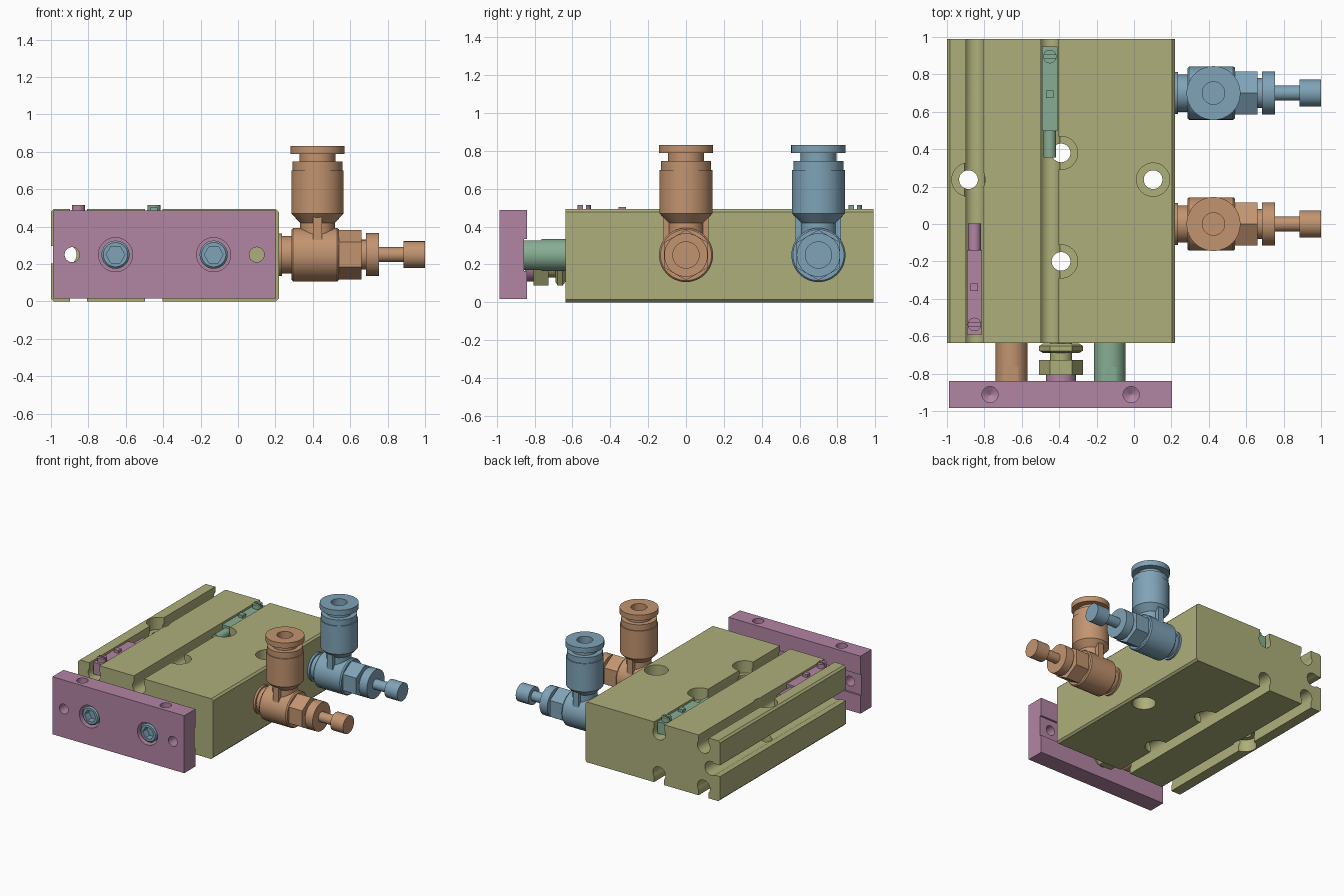
import bpy, bmesh, math
from mathutils import Matrix, Vector

if "Cube" in bpy.data.objects:
    bpy.data.objects.remove(bpy.data.objects["Cube"])

def material(name, rgb):
    m = bpy.data.materials.new(name)
    m.diffuse_color = (*rgb, 1)
    m.use_nodes = True
    m.node_tree.nodes["Principled BSDF"].inputs["Base Color"].default_value = m.diffuse_color
    return m

OLIVE = material("olive", (.42, .43, .195))
PINK = material("mauve", (.45, .233, .367))
ORANGE = material("tan_orange", (.54, .296, .162))
BLUE = material("steel_blue", (.214, .367, .477))
GREEN = material("sage_green", (.243, .42, .296))
AXES = {'x': Matrix.Rotation(math.pi / 2, 4, 'Y'),
        'y': Matrix.Rotation(-math.pi / 2, 4, 'X'),
        'z': Matrix.Identity(4)}

def lathe(bm, profile, axis='z', at=(0, 0, 0), n=48):
    """Turn (radius, distance) pairs around an axis, closing both ends."""
    old = set(bm.verts)
    pts = [(0, profile[0][1])] + list(profile) + [(0, profile[-1][1])]
    vs = [bm.verts.new((r, 0, t)) for r, t in pts]
    es = [bm.edges.new(p) for p in zip(vs, vs[1:])]
    bmesh.ops.spin(bm, geom=vs + es, cent=(0, 0, 0), axis=(0, 0, 1),
                   angle=2 * math.pi, steps=n)
    bmesh.ops.remove_doubles(bm, verts=[v for v in bm.verts if v not in old], dist=1e-5)
    new = [v for v in bm.verts if v not in old]
    bmesh.ops.transform(bm, matrix=Matrix.Translation(at) @ AXES[axis], verts=new)
    bmesh.ops.recalc_face_normals(bm, faces=list({f for v in new for f in v.link_faces}))
    return new

def box(bm, lo, hi):
    lo, hi = Vector(lo), Vector(hi)
    m = Matrix.Translation((lo + hi) / 2) @ Matrix.Diagonal((*(hi - lo), 1))
    bmesh.ops.create_cube(bm, size=1, matrix=m)

def finish(bm, name, mat):
    me = bpy.data.meshes.new(name)
    bm.to_mesh(me)
    bm.free()
    ob = bpy.data.objects.new(name, me)
    bpy.context.collection.objects.link(ob)
    me.materials.append(mat)
    return ob

def activate(ob):
    bpy.ops.object.select_all(action='DESELECT')
    ob.select_set(True)
    bpy.context.view_layer.objects.active = ob

def cut(ob, builders):
    """Subtract each builder's solid from the object in turn."""
    for build in builders:
        bm = bmesh.new()
        build(bm)
        cutter = finish(bm, "cutter", ob.data.materials[0])
        cutter.hide_render = True
        mod = ob.modifiers.new("cut", 'BOOLEAN')
        mod.object, mod.operation, mod.solver = cutter, 'DIFFERENCE', 'EXACT'
        activate(ob)
        bpy.ops.object.modifier_apply(modifier=mod.name)
        bpy.data.objects.remove(cutter)

# --- body: extruded section with keyhole sensor grooves
X0, X1, Z1, C = -1.0, .218, .493, .015
SLOTS = (-.853, -.45)

def groove(x, z, tx, tz):
    """Keyhole points; (tx, tz) is the walking direction, inward is to its left."""
    r, half, depth = .057, .046, .08
    ix, iz = -tz, tx
    a = math.asin(half / r)
    loc = [(-half, 0)]
    for i in range(19):
        t = -a + (2 * a - 2 * math.pi) * i / 18
        loc.append((r * math.sin(t), depth - r * math.cos(t)))
    loc.append((half, 0))
    return [(x + tx * u + ix * d, z + tz * u + iz * d) for u, d in loc]

outline = [(X0 + C, 0)]
for x in SLOTS:
    outline += groove(x, 0, 1, 0)
outline += [(X1 - C, 0), (X1, C), (X1, Z1 - C), (X1 - C, Z1)]
for x in reversed(SLOTS):
    outline += groove(x, Z1, -1, 0)
outline += [(X0 + C, Z1), (X0, Z1 - C)] + groove(X0, .25, 0, -1) + [(X0, C)]
bm = bmesh.new()
face = bm.faces.new([bm.verts.new((x, -.637, z)) for x, z in outline])
ext = bmesh.ops.extrude_face_region(bm, geom=[face])
bmesh.ops.translate(bm, vec=(0, 1.627, 0),
                    verts=[g for g in ext['geom'] if isinstance(g, bmesh.types.BMVert)])
bmesh.ops.recalc_face_normals(bm, faces=bm.faces)
body = finish(bm, "cylinder_body", OLIVE)
# counterbored mounting holes
HOLE = [(.089, -.1), (.089, .1), (.05, .1), (.05, .393), (.089, .393), (.089, .6)]
cut(body, [lambda b, p=p: lathe(b, HOLE, 'z', (*p, 0))
           for p in ((-.885, .237), (.102, .237), (-.39, .38), (-.39, -.2))])

# --- front plate with bolt recesses, end holes, top holes and rear channel
RODS = (-.655, -.13)
bm = bmesh.new()
box(bm, (-.99, -.985, .017), (.203, -.84, .487))
plate = finish(bm, "front_plate", PINK)
cuts = [lambda b: box(b, (-1.1, -.855, .165), (.3, -.7, .335))]
cuts += [lambda b, x=x: lathe(b, [(.04, -1.1), (.04, -.7)], 'y', (x, 0, .25)) for x in (-.887, .1)]
cuts += [lambda b, x=x: lathe(b, [(.091, -1.1), (.091, -.88)], 'y', (x, 0, .25)) for x in RODS]
cuts += [lambda b, x=x: lathe(b, [(.001, .34), (.043, .365), (.043, .6)], 'z', (x, -.912, 0))
         for x in (-.77, -.015)]
cut(plate, cuts)

# --- guide rods with wrench flats, and their socket bolts
for x, side, mat in zip(RODS, ("left", "right"), (ORANGE, GREEN)):
    bm = bmesh.new()
    lathe(bm, [(.085, -.765), (.085, -.637)], 'y', (x, 0, .25))
    for v in lathe(bm, [(.085, -.855), (.085, -.765)], 'y', (x, 0, .25)):
        v.co.z = min(max(v.co.z, .172), .328)
    finish(bm, side + "_guide_rod", mat)
    bm = bmesh.new()
    lathe(bm, [(.065, -.975), (.075, -.965), (.075, -.88)], 'y', (x, 0, .25))
    bolt = finish(bm, side + "_socket_bolt", BLUE)
    cut(bolt, [lambda b: lathe(b, [(.05, -1.1), (.05, -.92)], 'y', (x, 0, .25), 6)])

# --- piston rod end and its nuts
bm = bmesh.new()
lathe(bm, [(.08, -.85), (.08, -.8)], 'y', (-.39, 0, .19))
finish(bm, "piston_rod_end", PINK)
bm = bmesh.new()
lathe(bm, [(.058, -.8), (.058, -.637)], 'y', (-.39, 0, .19))
lathe(bm, [(.117, -.806), (.117, -.728)], 'y', (-.39, 0, .19), 6)
lathe(bm, [(.095, -.69), (.117, -.678), (.117, -.652), (.095, -.638)], 'y', (-.39, 0, .19), 6)
finish(bm, "piston_rod_nuts", OLIVE)

# --- sensors sitting in the top grooves; s is the direction of the cable end
def sensor(name, x, y, s, mat):
    def span(a, b):
        return sorted((y + s * a, y + s * b))
    bm = bmesh.new()
    a, b = span(0, .452)
    box(bm, (x - .041, a, .385), (x + .041, b, .48))
    lathe(bm, [(.034, t) for t in span(.452, .595)], 'y', (x, 0, .43))
    a, b = span(.235, .275)
    box(bm, (x - .02, a, .47), (x + .02, b, .503))
    finish(bm, name, mat)
    bm = bmesh.new()
    yk = y + s * .055
    lathe(bm, [(.036, .46), (.036, .515)], 'z', (x, yk, 0))
    knob = finish(bm, name + "_screw", mat)
    cut(knob, [lambda b: box(b, (x - .1, yk - .008, .49), (x + .1, yk + .008, .6))])

sensor("front_sensor", -.853, -.592, 1, PINK)
sensor("rear_sensor", -.45, .95, -1, GREEN)

# --- elbow speed-control fittings on the right side
for name, y, mat in (("front_fitting", 0, ORANGE), ("rear_fitting", .7, BLUE)):
    bm = bmesh.new()
    at = (0, y, .25)
    lathe(bm, [(.113, .2), (.113, .235), (.1, .235), (.1, .285), (.133, .285), (.143, .295),
               (.143, .53), (.135, .54)], 'x', at)
    lathe(bm, [(.133, .53), (.133, .66)], 'x', at, 6)
    lathe(bm, [(.08, .65), (.08, .685), (.115, .685), (.115, .755), (.04, .755), (.04, .885),
               (.072, .885), (.072, 1)], 'x', at)
    # upright push-in socket with open bore
    lathe(bm, [(.093, .27), (.093, .42), (.14, .47), (.14, .7), (.133, .7), (.133, .748),
               (.095, .748), (.095, .788), (.144, .788), (.144, .832), (.06, .832), (.06, .55)],
          'z', (.425, y, 0))
    box(bm, (.4, y - .12, .28), (.45, y + .12, .46))
    finish(bm, name, mat)

# --- smooth the round surfaces, keep edges sharp
for ob in list(bpy.context.collection.objects):
    activate(ob)
    bpy.ops.object.shade_smooth_by_angle(angle=math.radians(30))
